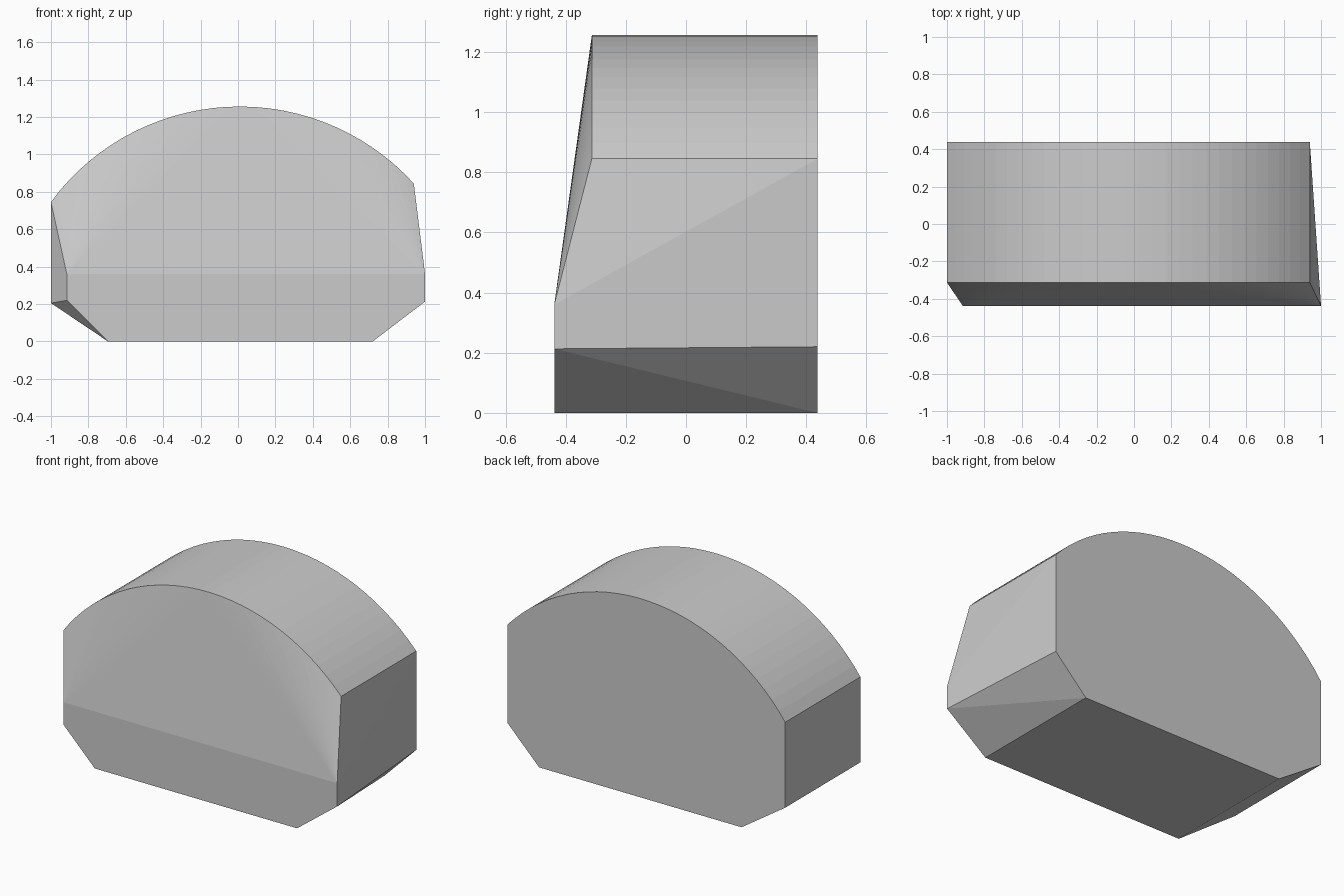
import bpy, bmesh, math

if "Cube" in bpy.data.objects:
    bpy.data.objects.remove(bpy.data.objects["Cube"])

BACK, BEND, FRONT = 0.438, -0.313, -0.438   # depth stations
CX, R = 0.01, 1.256                         # crown arc: centre on the ground line
SEGMENTS = 30

grey = bpy.data.materials.new("light grey")
grey.diffuse_color = (0.6, 0.6, 0.6, 1)
grey.use_nodes = True
grey.node_tree.nodes["Principled BSDF"].inputs["Base Color"].default_value = grey.diffuse_color

# Crown arc from the left shoulder to the right shoulder
a0 = math.atan2(0.745, -1.0 - CX)
a1 = math.atan2(0.845, 0.94 - CX)
arc = [(CX + R * math.cos(a), R * math.sin(a))
       for a in (a0 + (a1 - a0) * i / SEGMENTS for i in range(SEGMENTS + 1))]
arc[0], arc[-1] = (-1.0, 0.745), (0.94, 0.845)

# Cross-sections: arched back and bend, low front lip
base = [(-0.695, 0.0), (0.72, 0.0)]
sections = {
    BACK: arc + base + [(-1.0, 0.205), (0.94, 0.22)],
    BEND: arc + [(-1.0, 0.205), (0.991, 0.214), (0.991, 0.36)],
    FRONT: base + [(-0.915, 0.22), (-0.915, 0.36), (1.0, 0.36), (1.0, 0.213)],
}

# Skin the sections into one convex block
bm = bmesh.new()
for y, profile in sections.items():
    for x, z in profile:
        bm.verts.new((x, y, z))
hull = bmesh.ops.convex_hull(bm, input=bm.verts[:])
loose = {g for g in hull["geom_interior"] + hull["geom_unused"]
         if isinstance(g, bmesh.types.BMVert)}
bmesh.ops.delete(bm, geom=list(loose), context='VERTS')
bmesh.ops.dissolve_limit(bm, angle_limit=math.radians(0.1),
                         verts=bm.verts[:], edges=bm.edges[:])
bmesh.ops.recalc_face_normals(bm, faces=bm.faces[:])

mesh = bpy.data.meshes.new("arched_block")
bm.to_mesh(mesh)
bm.free()
mesh.materials.append(grey)
block = bpy.data.objects.new("arched_block", mesh)
bpy.context.collection.objects.link(block)
